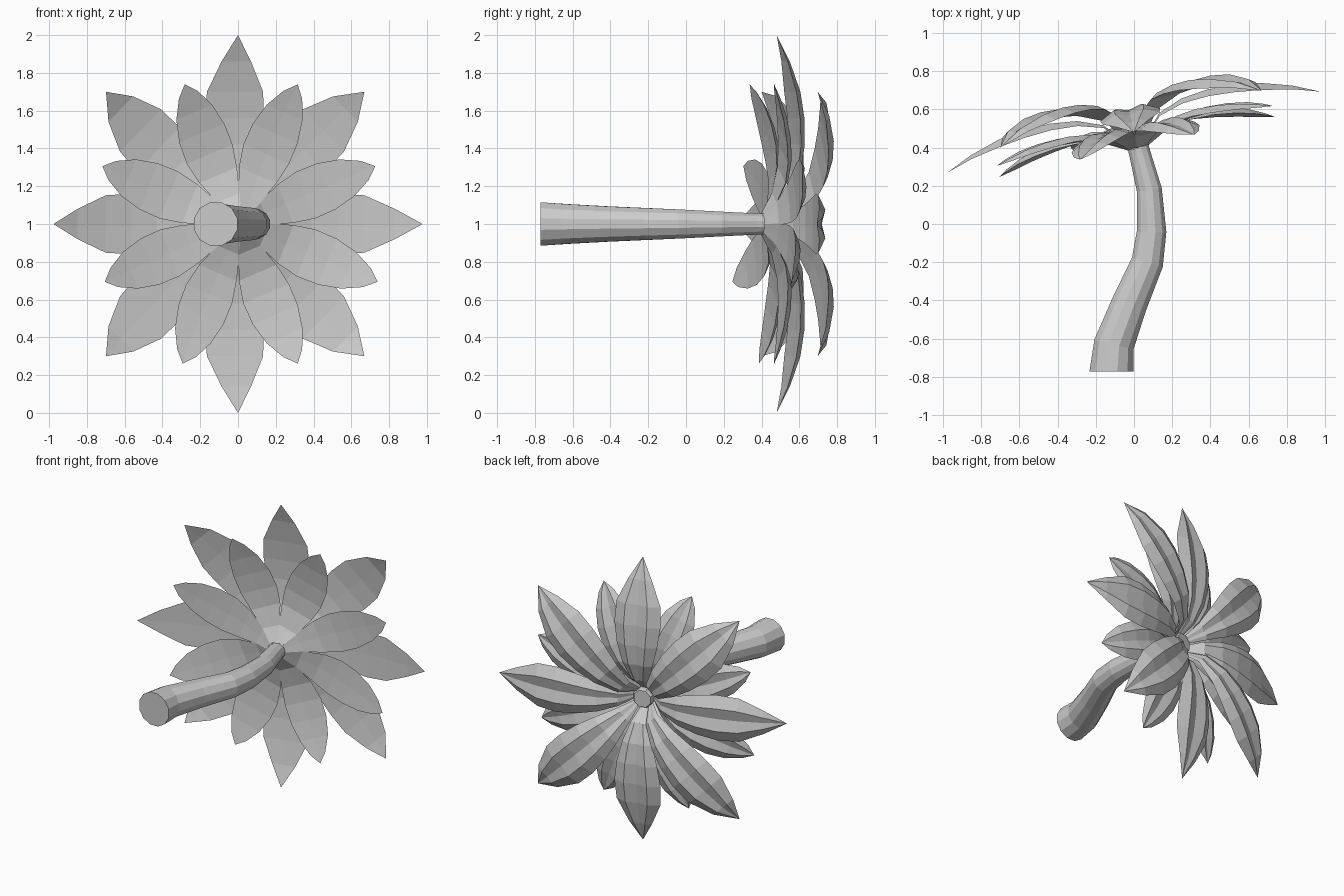
import bpy, math
from mathutils import Vector

if "Cube" in bpy.data.objects:
    bpy.data.objects.remove(bpy.data.objects["Cube"])


def make_object(name, verts, faces):
    mesh = bpy.data.meshes.new(name)
    mesh.from_pydata(verts, [], faces)
    mesh.update()
    obj = bpy.data.objects.new(name, mesh)
    bpy.context.collection.objects.link(obj)
    return obj


# Crown frame: the crown axis is tilted away from +y
TILT = math.atan(.217)
u = Vector((math.cos(TILT), math.sin(TILT), 0))
axis = Vector((-math.sin(TILT), math.cos(TILT), 0))
up = Vector((0, 0, 1))
center = Vector((0, .48, 1))


# Closed tube through rings of (point, side direction, radius)
def build_tube(name, rings, n):
    verts, faces = [], []
    for p, side, r in rings:
        for k in range(n):
            t = 2 * math.pi * (k + .5) / n
            verts.append(p + side * r * math.cos(t) + up * r * math.sin(t))
    for i in range(len(rings) - 1):
        for k in range(n):
            m = (k + 1) % n
            faces.append((i * n + k, (i + 1) * n + k, (i + 1) * n + m, i * n + m))
    faces += [tuple(range(n)), tuple(reversed(range(len(verts) - n, len(verts))))]
    return make_object(name, verts, faces)


# Trunk: tapering curved tube, (x, y, radius)
def build_trunk():
    path = [(-.118, -.77, .119), (-.105, -.63, .109), (-.025, -.42, .097), (.07, -.20, .087),
            (.092, -.04, .08), (.08, .18, .068), (.03, .37, .058), (.015, .43, .057)]
    rings = []
    for i, (x, y, r) in enumerate(path):
        a, b = path[max(i - 1, 0)], path[min(i + 1, len(path) - 1)]
        d = Vector((b[0] - a[0], b[1] - a[1], 0)).normalized() if i else Vector((0, 1, 0))
        rings.append((Vector((x, y, 1)), Vector((d.y, -d.x, 0)), r))
    build_tube("trunk", rings, 12)


# Frond: arched solid, flat below and pleated above, (radius, height, half width)
def build_frond(name, angle, profile, tip_lift=0):
    out = u * math.cos(angle) + up * math.sin(angle)
    side = -u * math.sin(angle) + up * math.cos(angle)
    length = profile[-1][0]
    section = [(-1, -.25), (-.5, 0), (0, -.13), (.5, 0), (1, -.25), (0, -.23)]
    n = len(section)
    verts, faces = [], []
    for r, h, w in profile[:-1]:
        lift = tip_lift * (r / length) ** 2
        for s, d in section:
            verts.append(center + out * r + side * s * w + axis * (h + lift + d * w))
    tip = len(verts)
    verts.append(center + out * length + axis * (profile[-1][1] + tip_lift))
    rows = len(profile) - 1
    for k in range(n):
        m = (k + 1) % n
        for i in range(rows - 1):
            faces.append((i * n + k, (i + 1) * n + k, (i + 1) * n + m, i * n + m))
        faces.append(((rows - 1) * n + k, tip, (rows - 1) * n + m))
    faces.append(tuple(range(n)))
    return make_object(name, verts, faces)


straight = [(.06, -.03, .02), (.15, .07, .06), (.28, .12, .105), (.42, .137, .14),
            (.56, .133, .16), (.70, .112, .152), (.86, .063, .08), (1.0, 0, 0)]
diagonal = [(.06, -.02, .02), (.14, .105, .06), (.28, .175, .11), (.42, .2, .145),
            (.56, .205, .163), (.70, .19, .158), (.86, .145, .095), (.99, .07, 0)]
lower = [(.05, -.08, .02), (.15, -.01, .065), (.28, .03, .11), (.40, .035, .134),
         (.52, .02, .132), (.64, -.01, .105), (.74, -.05, .055), (.80, -.08, 0)]
lower_lift = [.06, 0, 0, .06, 0, .05, 0, 0]

build_trunk()
# Crown hub: octagonal cap joining the fronds
build_tube("crown_hub", [(center + axis * h, u, r) for h, r in
                         ((-.09, .058), (-.05, .07), (0, .07), (.015, .062))], 8)
# Two whorls of fronds
for i in range(8):
    a = i * math.pi / 4
    build_frond(f"upper_frond_{i + 1}", a, diagonal if i % 2 else straight)
    build_frond(f"lower_frond_{i + 1}", a + math.pi / 8, lower, lower_lift[i])
